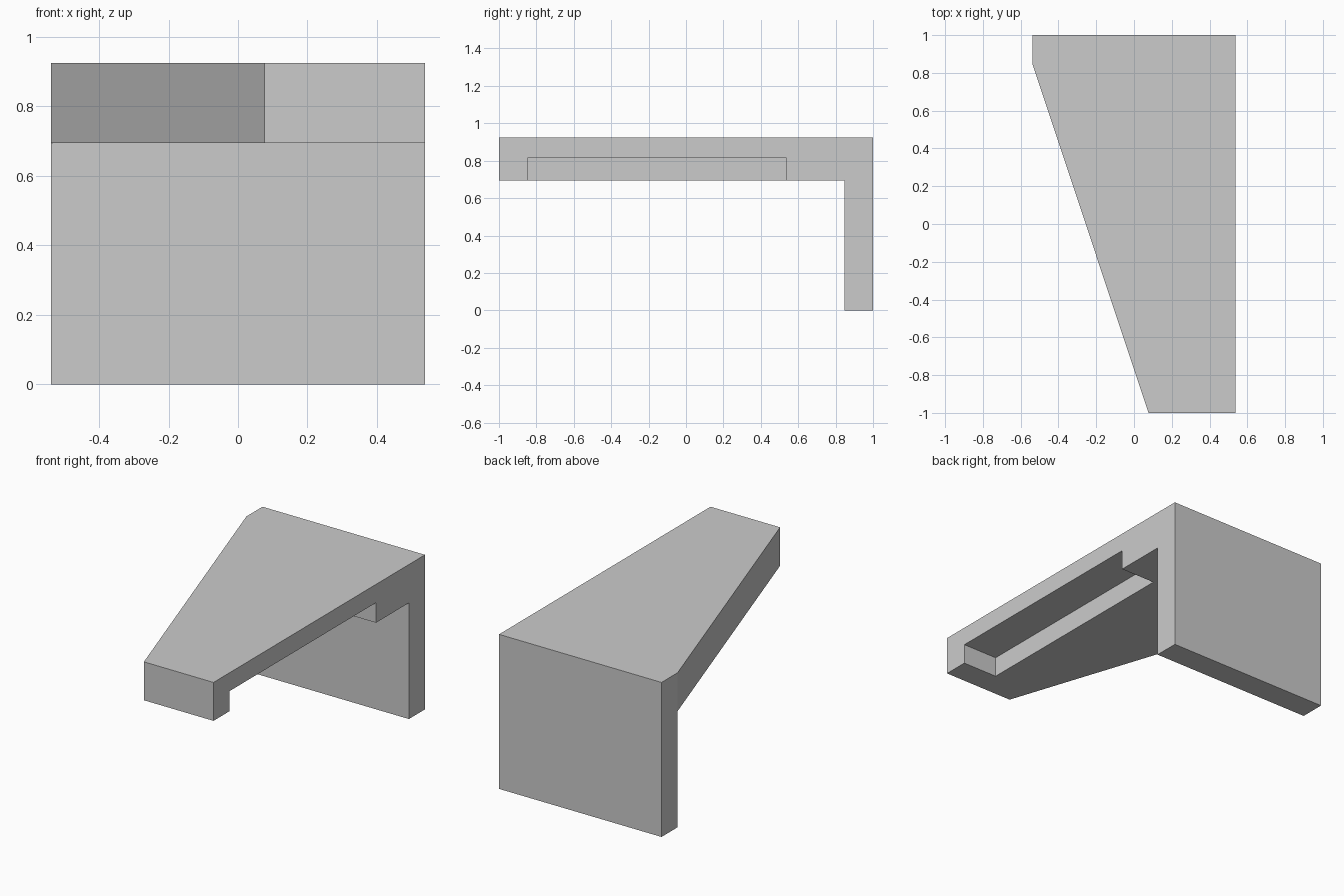
import bpy, bmesh

cube = bpy.data.objects.get("Cube")
if cube:
    bpy.data.objects.remove(cube, do_unlink=True)

grey = bpy.data.materials.new("plain grey")
grey.use_nodes = True
colour = (0.6, 0.6, 0.6, 1)
grey.diffuse_color = colour
grey.node_tree.nodes["Principled BSDF"].inputs["Base Color"].default_value = colour

HALF_W, TOP, UNDERSIDE, LEG_FRONT = 0.538, 0.925, 0.695, 0.848


def prism(name, outline, z0, z1):
    """Extrude a plan outline from z0 up to z1."""
    bm = bmesh.new()
    base = bm.faces.new([bm.verts.new((x, y, z0)) for x, y in outline])
    top = bmesh.ops.extrude_face_region(bm, geom=[base])["geom"]
    verts = [v for v in top if isinstance(v, bmesh.types.BMVert)]
    bmesh.ops.translate(bm, verts=verts, vec=(0, 0, z1 - z0))
    bmesh.ops.recalc_face_normals(bm, faces=bm.faces)
    mesh = bpy.data.meshes.new(name)
    bm.to_mesh(mesh)
    bm.free()
    mesh.materials.append(grey)
    obj = bpy.data.objects.new(name, mesh)
    bpy.context.collection.objects.link(obj)
    return obj


def box(name, x0, x1, y0, y1, z0, z1):
    return prism(name, [(x0, y0), (x1, y0), (x1, y1), (x0, y1)], z0, z1)


def cut(target, cutter):
    """Subtract the cutter, then discard it."""
    cutter.hide_render = True
    mod = target.modifiers.new("cut", "BOOLEAN")
    mod.operation, mod.solver, mod.object = "DIFFERENCE", "EXACT", cutter
    bpy.context.view_layer.objects.active = target
    bpy.ops.object.modifier_apply(modifier=mod.name)
    bpy.data.objects.remove(cutter, do_unlink=True)


# Tapered top slab and back leg, cut from one solid
bracket = prism("tapered_bracket",
                [(0.077, -1), (HALF_W, -1), (HALF_W, 1), (-HALF_W, 1), (-HALF_W, LEG_FRONT)],
                0, TOP)
cut(bracket, box("space_below_slab", -1, 1, -1.2, LEG_FRONT, -0.2, UNDERSIDE))

# Rebate along the straight side of the slab's underside
cut(bracket, box("side_rebate", 0.308, 1, -0.848, 0.537, 0.5, 0.815))
